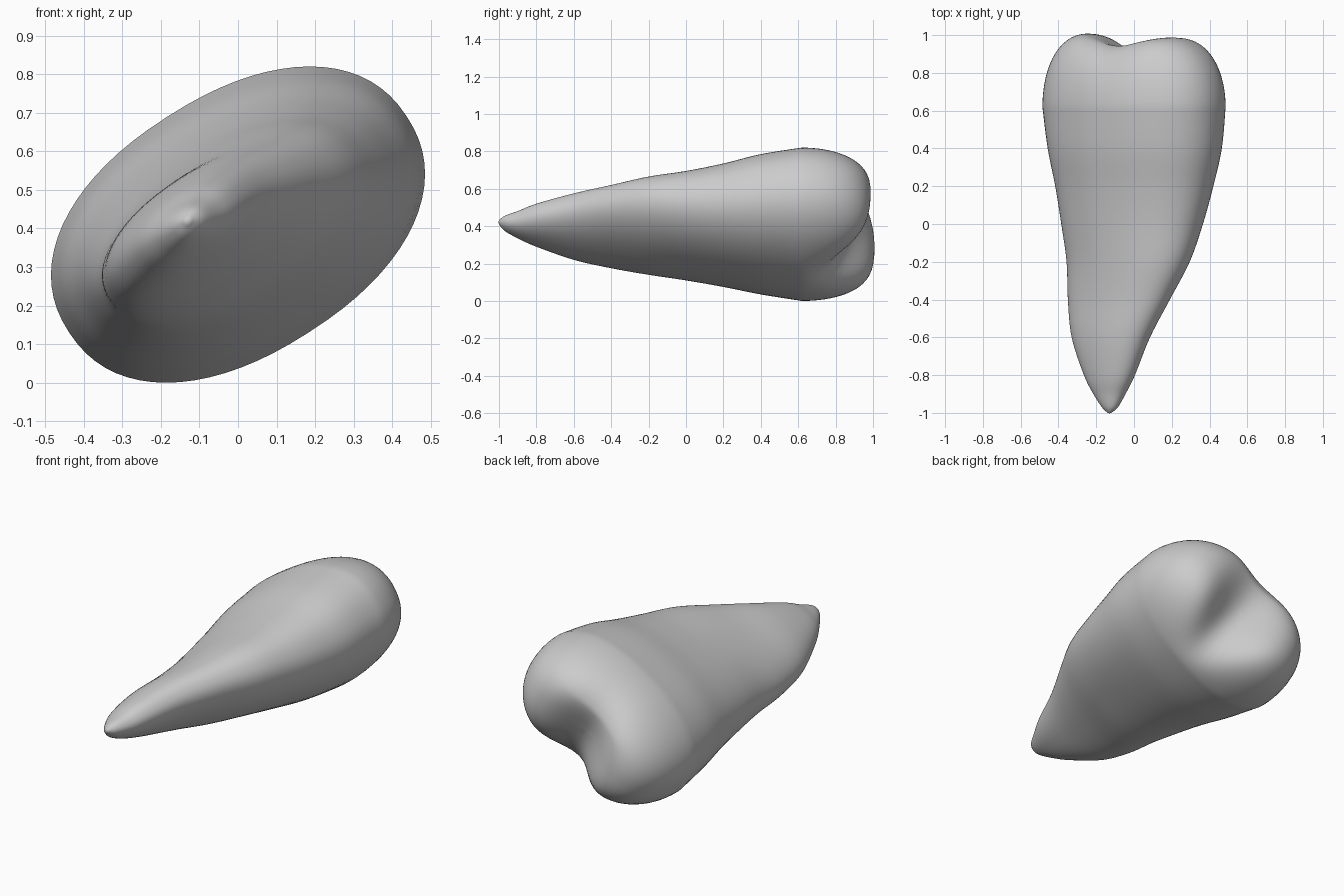
import bpy, bmesh, math

cube = bpy.data.objects.get("Cube")
if cube:
    bpy.data.objects.remove(cube, do_unlink=True)

SIDES = 72
STEPS = 6
CAP_RINGS = 30

# Root and neck stations: y, x min, x max, z min, z max, tilt
STATIONS = [
    (-1.0, -.14, -.12, .41, .43, .2),
    (-.97, -.17, -.085, .375, .455, .25),
    (-.9, -.215, -.045, .335, .48, .35),
    (-.8, -.265, .005, .29, .52, .45),
    (-.6, -.33, .085, .22, .575, .55),
    (-.4, -.35, .19, .175, .62, .58),
    (-.2, -.357, .295, .14, .665, .53),
    (0, -.385, .365, .11, .695, .47),
    (.2, -.417, .42, .075, .735, .42),
    (.4, -.457, .465, .035, .785, .39),
    (.62, -.485, .485, 0, .82, .38),
]


def catmull(a, b, c, d, t):
    """Smooth blend from b to c, applied to each value of a station."""
    return [q + .5 * t * (r - p + t * (2 * p - 5 * q + 4 * r - s + t * (3 * (q - r) + s - p)))
            for p, q, r, s in zip(a, b, c, d)]


def section(station):
    """Tilted, slightly squared oval filling the station's box."""
    y, left, right, low, high, tilt = station
    wide, tall = (right - left) / 2, (high - low) / 2
    mean, diff = (wide**2 + tall**2) / 2, (wide**2 - tall**2) / 2
    skew = tilt * wide * tall
    spread = math.hypot(diff, skew)
    major, minor = math.sqrt(mean + spread), math.sqrt(mean - spread)
    angle = math.atan2(skew, diff) / 2
    ca, sa = math.cos(angle), math.sin(angle)
    points = []
    for i in range(SIDES):
        t = math.tau * i / SIDES
        c, s = math.cos(t), math.sin(t)
        u = major * math.copysign(abs(c) ** .9, c)
        v = minor * math.copysign(abs(s) ** .9, s)
        points.append((u * ca - v * sa, u * sa + v * ca))
    fit_x = wide / max(p[0] for p in points)
    fit_z = tall / max(p[1] for p in points)
    centre = ((left + right) / 2, (low + high) / 2)
    return [(px * fit_x, pz * fit_z) for px, pz in points], centre, angle


def crown_height(x, z, r, angle):
    """Two cusps parted by a groove that deepens toward the lower side."""
    u = x * math.cos(angle) + z * math.sin(angle)
    v = z * math.cos(angle) - x * math.sin(angle)
    depth = max(.07, .13 - .35 * v)
    height = .405 - .04 * u - depth * math.exp(-(u / .18) ** 2)
    return height * math.sqrt(max(0, 1 - r**4))


bm = bmesh.new()
rings = []


def add_ring(points):
    rings.append([bm.verts.new(p) for p in points])


# Root and neck
last = len(STATIONS) - 1
for k in range(last):
    a, d = STATIONS[max(k - 1, 0)], STATIONS[min(k + 2, last)]
    for j in range(STEPS):
        station = catmull(a, STATIONS[k], STATIONS[k + 1], d, j / STEPS)
        outline, (cx, cz), _ = section(station)
        add_ring([(cx + x, station[0], cz + z) for x, z in outline])

# Crown
outline, (cx, cz), angle = section(STATIONS[-1])
base = STATIONS[-1][0]
for i in range(CAP_RINGS):
    r = math.sin(math.pi / 2 * (1 - i / CAP_RINGS))
    add_ring([(cx + x * r, base + crown_height(x * r, z * r, r, angle), cz + z * r)
              for x, z in outline])

# Skin between the rings and close both ends
for front, back in zip(rings, rings[1:]):
    for i in range(SIDES):
        n = (i + 1) % SIDES
        bm.faces.new((front[i], front[n], back[n], back[i]))
root_tip = bm.verts.new((-.13, -1.003, .42))
crown_pit = bm.verts.new((cx, base + crown_height(0, 0, 0, angle), cz))
for i in range(SIDES):
    n = (i + 1) % SIDES
    bm.faces.new((root_tip, rings[0][n], rings[0][i]))
    bm.faces.new((crown_pit, rings[-1][i], rings[-1][n]))
bmesh.ops.recalc_face_normals(bm, faces=bm.faces)

mesh = bpy.data.meshes.new("tooth")
bm.to_mesh(mesh)
bm.free()
tooth = bpy.data.objects.new("tooth", mesh)
bpy.context.collection.objects.link(tooth)

# Plain grey
grey = bpy.data.materials.new("light_grey")
grey.use_nodes = True
colour = (.6, .6, .6, 1)
grey.diffuse_color = colour
grey.node_tree.nodes["Principled BSDF"].inputs["Base Color"].default_value = colour
mesh.materials.append(grey)
for face in mesh.polygons:
    face.use_smooth = True
